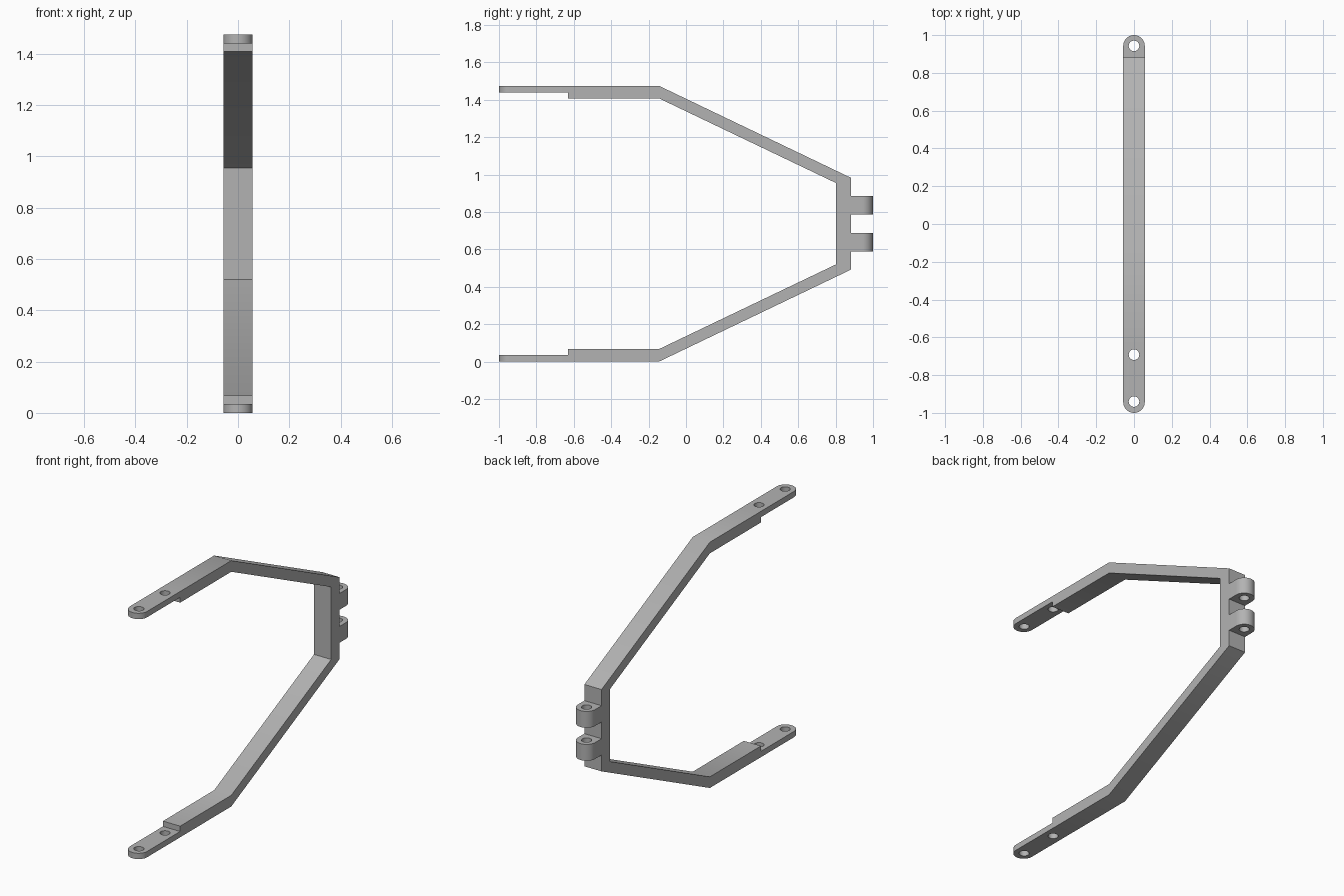
import bpy, bmesh, math
from mathutils import Matrix

cube = bpy.data.objects.get("Cube")
if cube:
    bpy.data.objects.remove(cube, do_unlink=True)

HEIGHT = 1.475
R = 0.057          # half the strap width, also the rounded end radius
HOLE = 0.028

grey = bpy.data.materials.new("satin_grey")
grey.use_nodes = True
colour = (0.45, 0.45, 0.45, 1)
grey.diffuse_color = colour
grey.node_tree.nodes["Principled BSDF"].inputs["Base Color"].default_value = colour


def arc(cx, radius, start, end, n):
    return [(cx + radius * math.cos(start + (end - start) * i / n),
             radius * math.sin(start + (end - start) * i / n)) for i in range(n + 1)]


def plate(name, loops, thickness, matrix):
    """Fill closed outlines (inner ones become holes) and give them thickness."""
    curve = bpy.data.curves.new(name + "_outline", "CURVE")
    curve.dimensions = "2D"
    curve.fill_mode = "BOTH"
    curve.extrude = thickness / 2
    for loop in loops:
        spline = curve.splines.new("POLY")
        spline.points.add(len(loop) - 1)
        for point, (x, y) in zip(spline.points, loop):
            point.co = (x, y, 0, 1)
        spline.use_cyclic_u = True
    source = bpy.data.objects.new(name + "_outline", curve)
    bpy.context.collection.objects.link(source)
    bpy.context.view_layer.update()
    graph = bpy.context.evaluated_depsgraph_get()
    mesh = bpy.data.meshes.new_from_object(source.evaluated_get(graph))
    bpy.data.objects.remove(source, do_unlink=True)
    bpy.data.curves.remove(curve)

    # Weld the caps to the walls
    bm = bmesh.new()
    bm.from_mesh(mesh)
    bmesh.ops.remove_doubles(bm, verts=bm.verts, dist=0.0001)
    bmesh.ops.transform(bm, matrix=matrix, verts=bm.verts)
    bmesh.ops.recalc_face_normals(bm, faces=bm.faces)
    bm.to_mesh(mesh)
    bm.free()

    mesh.name = name
    mesh.materials.clear()
    mesh.materials.append(grey)
    obj = bpy.data.objects.new(name, mesh)
    bpy.context.collection.objects.link(obj)
    bpy.ops.object.select_all(action="DESELECT")
    obj.select_set(True)
    bpy.context.view_layer.objects.active = obj
    bpy.ops.object.shade_smooth_by_angle(angle=math.radians(30))
    return obj


def rounded_tab(name, root, centre, holes, low, high):
    """Tab along y, square at the root and round at the far end."""
    side = 1 if centre > root else -1
    outline = [(root, -R)] + arc(centre, side * R, -side * math.pi / 2,
                                 side * math.pi / 2, 24) + [(root, R)]
    loops = [outline] + [arc(h, HOLE, 0, math.tau, 32)[:-1] for h in holes]
    turn = Matrix.Rotation(math.pi / 2, 4, "Z")
    plate(name, loops, high - low, Matrix.Translation((0, 0, (low + high) / 2)) @ turn)


# Bent strap: lower half profile in (y, z), mirrored about mid height
outer = [(-0.63, 0), (-0.145, 0), (0.882, 0.492)]
inner = [(0.802, 0.52), (-0.145, 0.067), (-0.63, 0.067)]


def flip(points):
    return [(y, HEIGHT - z) for y, z in reversed(points)]


profile = outer + flip(outer) + flip(inner) + inner
yz_plane = Matrix(((0, 0, 1, 0), (1, 0, 0, 0), (0, 1, 0, 0), (0, 0, 0, 1)))
plate("bent_strap", [profile], 2 * R, yz_plane)

# Thin mounting tabs at the front of both arms
for name, low in (("lower_mounting_tab", 0), ("upper_mounting_tab", HEIGHT - 0.035)):
    rounded_tab(name, -0.63, -1 + R, [-0.94, -0.692], low, low + 0.035)

# Pair of hinge lugs on the back
for name, low in (("lower_hinge_lug", 0.59), ("upper_hinge_lug", 0.788)):
    rounded_tab(name, 0.882, 1 - R, [1 - R], low, low + 0.098)
